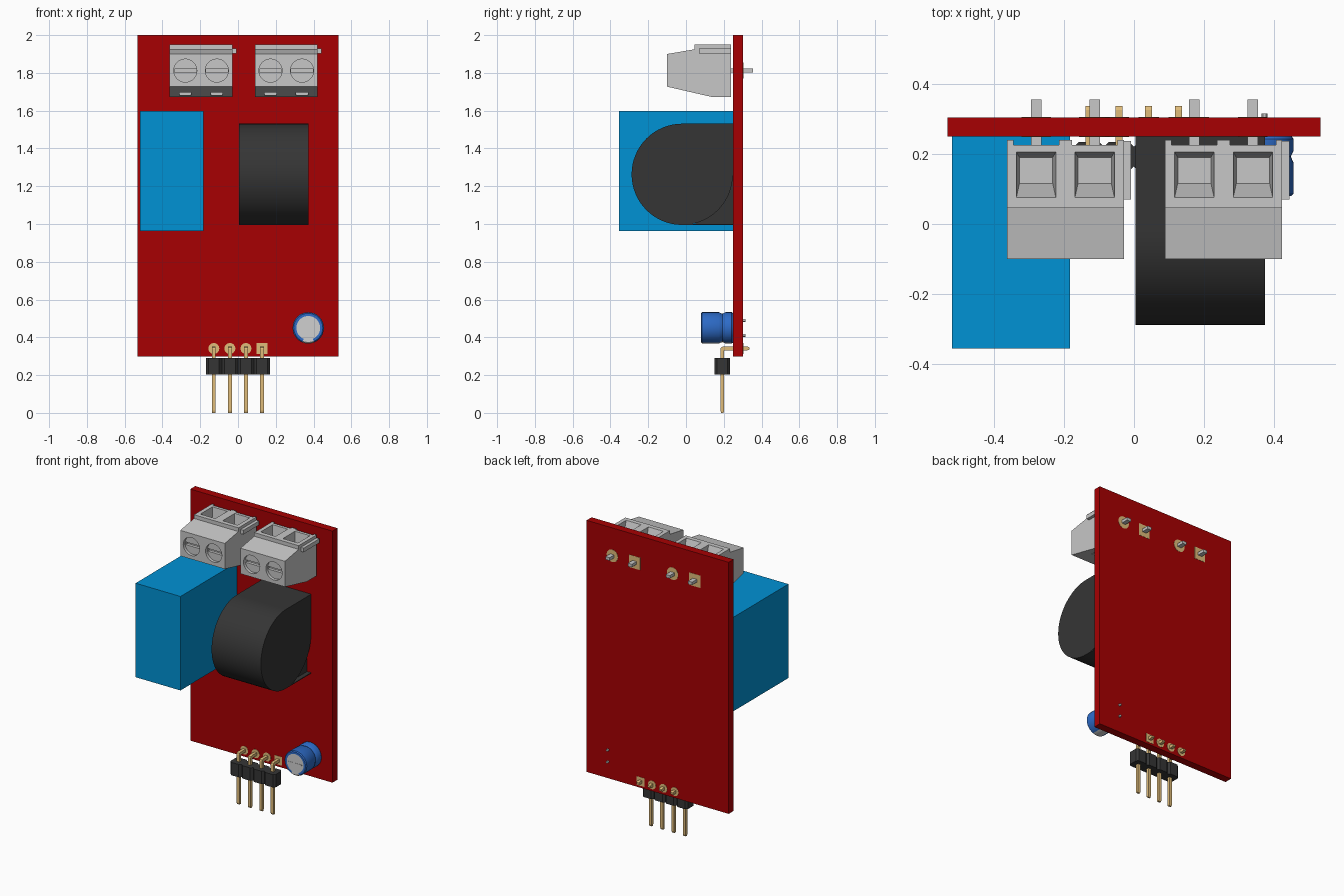
import bpy, bmesh, math
from mathutils import Vector, Matrix

cube = bpy.data.objects.get("Cube")
if cube:
    bpy.data.objects.remove(cube, do_unlink=True)


def material(name, rgb):
    lin = [(c / 255 / 12.92) if c < 10 else ((c / 255 + 0.055) / 1.055) ** 2.4 for c in rgb]
    m = bpy.data.materials.new(name)
    m.use_nodes = True
    m.diffuse_color = (*lin, 1)
    m.node_tree.nodes["Principled BSDF"].inputs["Base Color"].default_value = (*lin, 1)
    return m


RED = material("board red", (167, 0, 2))
BLUE = material("relay blue", (0, 146, 213))
BLACK = material("black plastic", (53, 53, 53))
GREY = material("light grey", (199, 199, 199))
SILVER = material("capacitor silver", (208, 208, 208))
CAPBLUE = material("capacitor blue", (45, 107, 199))
GOLD = material("pin gold", (224, 188, 122))


def finish(name, bm, mats, smooth=False):
    bmesh.ops.recalc_face_normals(bm, faces=bm.faces)
    me = bpy.data.meshes.new(name)
    bm.to_mesh(me)
    bm.free()
    for m in mats:
        me.materials.append(m)
    ob = bpy.data.objects.new(name, me)
    bpy.context.collection.objects.link(ob)
    if smooth:
        me.polygons.foreach_set("use_smooth", [True] * len(me.polygons))
        me.set_sharp_from_angle(angle=math.radians(30))
    return ob


def add_box(bm, x0, x1, y0, y1, z0, z1):
    mat = Matrix.Translation(((x0 + x1) / 2, (y0 + y1) / 2, (z0 + z1) / 2)) @ \
        Matrix.Diagonal((x1 - x0, y1 - y0, z1 - z0, 1))
    return bmesh.ops.create_cube(bm, size=1, matrix=mat)["verts"]


def add_cyl(bm, x, z, r, y0, y1, seg=32):
    mat = Matrix.Translation((x, (y0 + y1) / 2, z)) @ Matrix.Rotation(math.pi / 2, 4, 'X')
    bmesh.ops.create_cone(bm, cap_ends=True, segments=seg, radius1=r, radius2=r,
                          depth=abs(y1 - y0), matrix=mat)


def add_prism(bm, profile, x0, x1):
    """Extrude a (y, z) outline from x0 to x1."""
    f = bm.faces.new([bm.verts.new((x0, y, z)) for y, z in profile])
    ext = bmesh.ops.extrude_face_region(bm, geom=[f])["geom"]
    bmesh.ops.translate(bm, vec=(x1 - x0, 0, 0),
                        verts=[v for v in ext if isinstance(v, bmesh.types.BMVert)])


def box(name, mat, *dims):
    bm = bmesh.new()
    add_box(bm, *dims)
    return finish(name, bm, [mat])


def cut(ob, cutter):
    mod = ob.modifiers.new("cut", 'BOOLEAN')
    mod.operation, mod.solver, mod.object = 'DIFFERENCE', 'EXACT', cutter
    cutter.hide_render = True
    bpy.context.view_layer.objects.active = ob
    bpy.ops.object.modifier_apply(modifier="cut")
    bpy.data.objects.remove(cutter, do_unlink=True)


def pads(name, x, z, r, square):
    """Thin solder pads on both board faces."""
    bm = bmesh.new()
    for y0, y1 in ((0.2485, 0.251), (0.302, 0.3045)):
        if square:
            add_box(bm, x - r, x + r, y0, y1, z - r, z + r)
        else:
            add_cyl(bm, x, z, r, y0, y1, 24)
    finish(name, bm, [GOLD])


# Board and relay
box("circuit_board", RED, -0.532, 0.532, 0.25, 0.303, 0.298, 2.0)
box("relay", BLUE, -0.518, -0.182, -0.355, 0.25, 0.962, 1.598)

# Transformer: round front, square upper back, recessed lower corner on a thin floor
CY, CZ, R = -0.02, 1.263, 0.268
arc = [(CY + R * math.cos(a), CZ + R * math.sin(a))
       for a in (math.radians(90 + 270 * i / 48) for i in range(49))]
bm = bmesh.new()
add_prism(bm, arc + [(0.25, CZ), (0.25, CZ + R)], 0.004, 0.373)
finish("transformer", bm, [BLACK], True)
box("transformer_corner", BLACK, 0.034, 0.343, 0.05, 0.25, 0.998, 1.26)
box("transformer_floor", BLACK, 0.004, 0.373, CY, 0.25, 0.995, 1.0)

# Screw terminals
BODY = [(0.239, 1.673), (0.135, 1.673), (-0.10, 1.727), (-0.10, 1.90),
        (0.046, 1.925), (0.046, 1.95), (0.239, 1.95)]
for side, x0 in (("right", -0.362), ("left", 0.089)):
    x1 = x0 + 0.333
    bm = bmesh.new()
    add_prism(bm, BODY, x0, x1)
    body = finish("terminal_block_" + side, bm, [GREY])
    poles = (x0 + 0.083, x0 + 0.25)
    bm, slots = bmesh.new(), bmesh.new()
    for x in poles:
        # tapered wire opening
        for v in add_box(bm, x - 0.057, x + 0.057, 0.072, 0.206, 1.85, 1.96):
            if v.co.z < 1.9:
                v.co.x = x + (v.co.x - x) * 0.83
                v.co.y = 0.116 if v.co.y < 0.14 else 0.19
        # screw recess, underside slot and groove up the back
        add_cyl(bm, x, 1.812, 0.061, -0.12, -0.08)
        add_box(bm, x - 0.031, x + 0.031, 0.03, 0.10, 1.66, 1.705)
        add_box(bm, x - 0.065, x + 0.065, 0.225, 0.26, 1.65, 1.97)
        # screwdriver slot
        add_box(slots, x - 0.058, x + 0.058, -0.12, -0.06, 1.803, 1.821)
    cut(body, finish("opening_cutter", bm, [GREY]))
    cut(body, finish("slot_cutter", slots, [GREY]))
    box("terminal_rail_" + side, GREY, x1 - 0.005, x1 + 0.021, 0.07, 0.237, 1.902, 1.93)
    for i, x in enumerate(poles):
        box(f"terminal_pin_{side}_{i + 1}", GREY, x - 0.015, x + 0.015, 0.21, 0.355, 1.802, 1.822)
        pads(f"terminal_pad_{side}_{i + 1}", x, 1.812, 0.042, i == 0)

# Pin header: chamfered plastic cells with bent pins
PIN = [(0.186, 0.0), (0.198, 0.0), (0.202, 0.012), (0.202, 0.331), (0.325, 0.331),
       (0.336, 0.335), (0.336, 0.347), (0.325, 0.351), (0.196, 0.351), (0.186, 0.347), (0.182, 0.338),
       (0.182, 0.012)]
for i in range(4):
    x = -0.128 + 0.085 * i
    bm = bmesh.new()
    add_box(bm, x - 0.0425, x + 0.0425, 0.15, 0.234, 0.203, 0.29)
    bmesh.ops.bevel(bm, geom=[e for e in bm.edges
                              if abs(e.verts[0].co.z - e.verts[1].co.z) > 0.05],
                    offset=0.014, segments=1, affect='EDGES')
    finish(f"header_cell_{i + 1}", bm, [BLACK])
    bm = bmesh.new()
    add_prism(bm, PIN, x - 0.01, x + 0.01)
    finish(f"header_pin_{i + 1}", bm, [GOLD])
    pads(f"header_pad_{i + 1}", x, 0.341, 0.029, i == 3)

# Capacitor: turned can with a groove, silver top and silver polarity stripe
CX, CAPZ = 0.372, 0.45
CAN = [(0, 0.08), (0.063, 0.08), (0.077, 0.08), (0.083, 0.086), (0.083, 0.175),
       (0.079, 0.183), (0.075, 0.192), (0.079, 0.201), (0.083, 0.209), (0.083, 0.242),
       (0.077, 0.25), (0, 0.25)]
bm = bmesh.new()
vs = [bm.verts.new((CX, y, CAPZ + r)) for r, y in CAN]
es = [bm.edges.new(p) for p in zip(vs, vs[1:])]
bmesh.ops.spin(bm, geom=vs + es, cent=(CX, 0, CAPZ), axis=(0, 1, 0),
               angle=2 * math.pi, steps=32)
bmesh.ops.remove_doubles(bm, verts=bm.verts, dist=0.0005)
for f in bm.faces:
    c = f.calc_center_median() - Vector((CX, 0, CAPZ))
    top = c.y < 0.1 and math.hypot(c.x, c.z) < 0.0625
    stripe = abs(math.atan2(c.x, -c.z)) < math.radians(22) and c.y < 0.245
    f.material_index = int(top or stripe)
finish("capacitor", bm, [CAPBLUE, SILVER], True)

# Vent cross and leads
bm = bmesh.new()
add_box(bm, CX - 0.05, CX + 0.05, 0.0785, 0.081, CAPZ - 0.003, CAPZ + 0.003)
add_box(bm, CX - 0.003, CX + 0.003, 0.0785, 0.081, CAPZ - 0.05, CAPZ + 0.05)
finish("capacitor_vent_cross", bm, [SILVER])
for i, z in enumerate((0.41, 0.49)):
    bm = bmesh.new()
    add_cyl(bm, CX, z, 0.008, 0.24, 0.315, 12)
    finish(f"capacitor_lead_{i + 1}", bm, [GREY], True)
